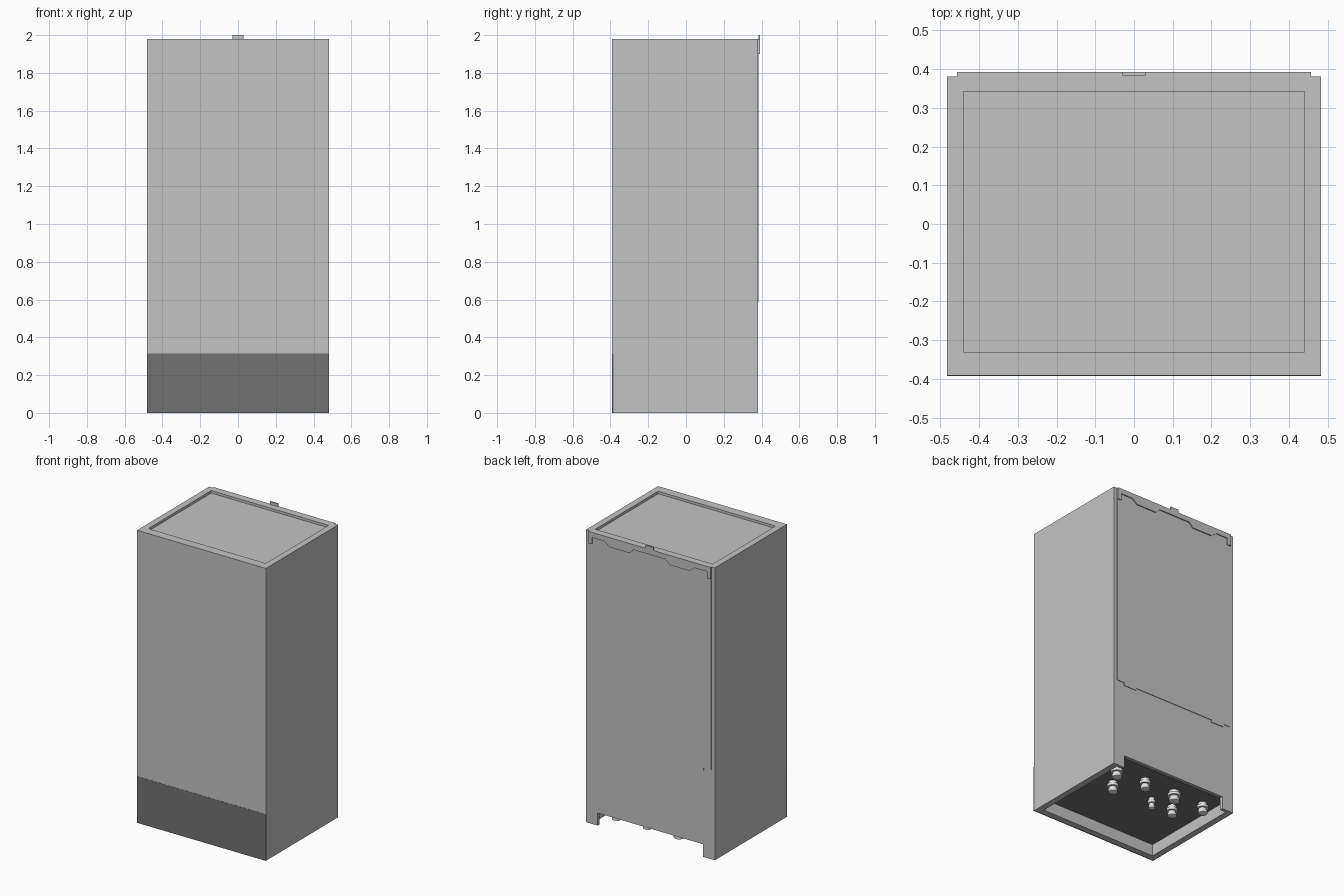
import bpy, bmesh, math

if "Cube" in bpy.data.objects:
    bpy.data.objects.remove(bpy.data.objects["Cube"])


def material(name, v):
    m = bpy.data.materials.new(name)
    m.diffuse_color = (v, v, v, 1)
    m.use_nodes = True
    m.node_tree.nodes["Principled BSDF"].inputs["Base Color"].default_value = m.diffuse_color
    return m


LIGHT = material("light grey", 0.55)
DARK = material("dark grey", 0.17)
METAL = material("pale metal", 0.75)


def finish(name, bm, mat):
    bmesh.ops.recalc_face_normals(bm, faces=bm.faces)
    me = bpy.data.meshes.new(name)
    bm.to_mesh(me)
    bm.free()
    me.materials.append(mat)
    ob = bpy.data.objects.new(name, me)
    bpy.context.collection.objects.link(ob)
    return ob


def box(name, x, y, z, mat):
    bm = bmesh.new()
    bmesh.ops.create_cube(bm, size=1)
    for v in bm.verts:
        v.co = [r[0] + (c + 0.5) * (r[1] - r[0]) for c, r in zip(v.co, (x, y, z))]
    return finish(name, bm, mat)


def back_plate(name, points, y0, y1, mat):
    """Extrude an x-z outline along y."""
    bm = bmesh.new()
    face = bm.faces.new([bm.verts.new((x, y0, z)) for x, z in points])
    new = bmesh.ops.extrude_face_region(bm, geom=[face])["geom"]
    for v in new:
        if isinstance(v, bmesh.types.BMVert):
            v.co.y = y1
    return finish(name, bm, mat)


def lathe(name, x, y, profile, mat, n=24):
    """Closed turned part from (radius, z) points, top to bottom."""
    bm = bmesh.new()
    rings = []
    for r, z in profile:
        rings.append([bm.verts.new((x + r * math.cos(2 * math.pi * i / n),
                                    y + r * math.sin(2 * math.pi * i / n), z)) for i in range(n)])
    for a, b in zip(rings, rings[1:]):
        for i in range(n):
            bm.faces.new((a[i], a[(i + 1) % n], b[(i + 1) % n], b[i]))
    bm.faces.new(rings[0])
    bm.faces.new(rings[-1])
    ob = finish(name, bm, mat)
    bpy.context.view_layer.objects.active = ob
    ob.select_set(True)
    bpy.ops.object.shade_smooth_by_angle(angle=math.radians(35))
    ob.select_set(False)


# Casing with a shallow top recess, a bottom cavity and a rear notch
casing = box("casing", (-0.483, 0.483), (-0.383, 0.381), (0, 1.98), LIGHT)
cutters = [
    box("top_recess_cutter", (-0.44, 0.44), (-0.33, 0.342), (1.963, 2.1), LIGHT),
    box("bottom_cavity_cutter", (-0.44, 0.44), (-0.345, 0.36), (-0.1, 0.085), LIGHT),
    box("rear_notch_cutter", (-0.395, 0.395), (0.30, 0.5), (-0.1, 0.085), LIGHT),
]
for c in cutters:
    c.hide_render = True
    c.hide_viewport = True
    mod = casing.modifiers.new(c.name, "BOOLEAN")
    mod.operation = "DIFFERENCE"
    mod.solver = "EXACT"
    mod.object = c

# Front: upper door and lower dark panel
box("front_door", (-0.483, 0.483), (-0.391, -0.383), (0.315, 1.98), LIGHT)
box("lower_front_panel", (-0.483, 0.483), (-0.392, -0.383), (0, 0.315), DARK)

# Underside plate
box("underside_plate", (-0.44, 0.44), (-0.345, 0.36), (0.079, 0.086), DARK)

# Rear plate with its stepped lower edge
half = [(0.0, 0.60), (0.305, 0.60), (0.305, 0.585), (0.40, 0.585), (0.40, 0.605), (0.457, 0.605), (0.457, 1.98)]
outline = half[1:] + [(-x, z) for x, z in reversed(half[1:])]
back_plate("rear_plate", outline, 0.38, 0.385, LIGHT)

# Hanging rail with two dropped sections and a centre tab
half = [(0.12, 1.945), (0.15, 1.915), (0.30, 1.915), (0.34, 1.945), (0.43, 1.945), (0.43, 1.90),
        (0.457, 1.90), (0.457, 1.98), (0.03, 1.98), (0.03, 2.0)]
outline = half + [(-x, z) for x, z in reversed(half)]
back_plate("hanging_rail", outline, 0.384, 0.392, LIGHT)

# Pipe connectors under the plate
large = [(0.030, 0.082), (0.030, 0.062), (0.038, 0.060), (0.038, 0.042), (0.026, 0.040),
         (0.026, 0.028), (0.031, 0.026), (0.031, 0.008), (0.022, 0.004)]
for i, (x, y, s) in enumerate([(0.345, 0.245, 1), (0.115, 0.245, 0.95), (-0.12, 0.245, 1.1),
                               (-0.35, 0.245, 0.95), (0.247, 0.09, 0.95), (-0.067, 0.09, 0.65),
                               (-0.226, 0.097, 0.9)]):
    lathe("pipe_connector_%d" % (i + 1), x, y, [(r * s, z) for r, z in large], METAL)
